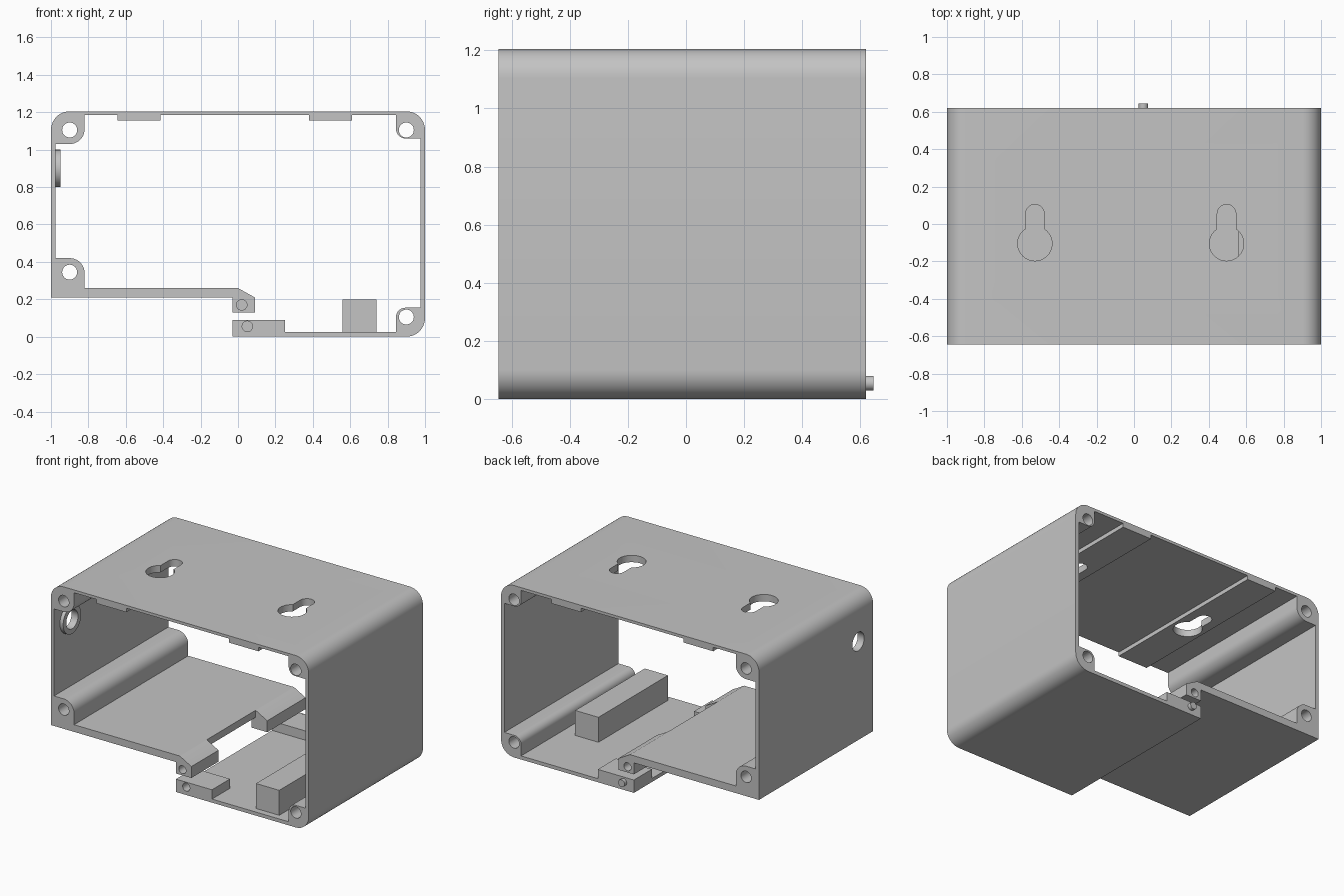
import bpy, bmesh
from math import sin, cos, radians
from mathutils import Vector

cube = bpy.data.objects.get("Cube")
if cube:
    bpy.data.objects.remove(cube, do_unlink=True)

grey = bpy.data.materials.new("plain grey")
grey.use_nodes = True
grey.diffuse_color = (0.55, 0.55, 0.55, 1)
grey.node_tree.nodes["Principled BSDF"].inputs["Base Color"].default_value = grey.diffuse_color

FRONT, BACK = -0.645, 0.62
AXES = {
    "x": lambda a, b, d: Vector((d, a, b)),
    "y": lambda a, b, d: Vector((a, d, b)),
    "z": lambda a, b, d: Vector((a, b, d)),
}


def arc(cx, cy, r, start, end, steps=10):
    angles = [radians(start + (end - start) * i / steps) for i in range(steps + 1)]
    return [(cx + r * cos(t), cy + r * sin(t)) for t in angles]


def circle(cx, cy, r):
    return arc(cx, cy, r, 0, 360, 32)[:-1]


def prism(name, outline, low, high, axis="y"):
    """Extrude a closed outline along one axis."""
    place = AXES[axis]
    bm = bmesh.new()
    base = bm.faces.new([bm.verts.new(place(a, b, low)) for a, b in outline])
    new = bmesh.ops.extrude_face_region(bm, geom=[base])["geom"]
    bmesh.ops.translate(bm, vec=place(0, 0, high - low),
                        verts=[v for v in new if isinstance(v, bmesh.types.BMVert)])
    bmesh.ops.recalc_face_normals(bm, faces=bm.faces)
    mesh = bpy.data.meshes.new(name)
    bm.to_mesh(mesh)
    bm.free()
    mesh.materials.append(grey)
    obj = bpy.data.objects.new(name, mesh)
    bpy.context.collection.objects.link(obj)
    return obj


def rect(x0, x1, z0, z1):
    return [(x0, z0), (x1, z0), (x1, z1), (x0, z1)]


def select(obj):
    bpy.ops.object.select_all(action="DESELECT")
    obj.select_set(True)
    bpy.context.view_layer.objects.active = obj


def cut(obj, outline, low, high, axis="y"):
    """Cut a prism-shaped hole and discard the cutter."""
    cutter = prism("cutter", outline, low, high, axis)
    cutter.hide_render = True
    mod = obj.modifiers.new("hole", "BOOLEAN")
    mod.operation, mod.solver, mod.object = "DIFFERENCE", "EXACT", cutter
    select(obj)
    bpy.ops.object.modifier_apply(modifier=mod.name)
    bpy.data.objects.remove(cutter, do_unlink=True)


# Outer wall, then the inner wall with ceiling pads and screw posts
outer = ([(-0.03, 0)] + arc(0.9, 0.1, 0.1, -90, 0) + arc(0.9, 1.105, 0.1, 0, 90)
         + arc(-0.9, 1.105, 0.1, 90, 180) + [(-1, 0.21), (0, 0.21), (0, 0.26)])
pads = []
for x0, x1 in ((-0.645, -0.415), (0.38, 0.61)):
    pads += [(x0, 1.185), (x0, 1.157), (x1, 1.157), (x1, 1.185)]
inner = ([(-0.82, 0.26)] + arc(-0.9, 0.34, 0.08, 0, 90) + [(-0.975, 0.42), (-0.975, 1.03)]
         + arc(-0.9, 1.11, 0.08, -90, 0) + [(-0.82, 1.185)] + pads
         + [(0.845, 1.185)] + arc(0.895, 1.11, 0.05, 180, 270)
         + [(0.975, 1.06), (0.975, 0.155)] + arc(0.895, 0.105, 0.05, 90, 180)
         + [(0.845, 0.025), (-0.03, 0.025)])
shell = prism("enclosure_shell", outer + inner, FRONT, BACK)

# Screw holes through the corner posts
for x, z in ((-0.9, 0.345), (-0.9, 1.105), (0.9, 1.105), (0.9, 0.105)):
    cut(shell, circle(x, z, 0.04), FRONT - 0.1, BACK + 0.1)

# Keyhole hangers in the top
for x in (-0.53, 0.495):
    keyhole = arc(x, -0.105, 0.092, 123, 417, 28) + arc(x, 0.055, 0.05, 0, 180)
    cut(shell, keyhole, 1.1, 1.3, "z")

# Cable hole in the left-hand wall with a raised inner collar
collar = prism("cable_collar", circle(-0.48, 0.9, 0.1), -0.985, -0.95, "x")
for part in (shell, collar):
    cut(part, circle(-0.48, 0.9, 0.065), -1.1, -0.9, "x")

# Hinge knuckles under the raised shelf
knuckle = [(-0.03, 0.13), (0.09, 0.13), (0.09, 0.21), (0, 0.26), (-0.03, 0.26)]
front_knuckle = prism("front_knuckle", knuckle, FRONT, -0.345)
back_knuckle = prism("back_knuckle", knuckle, 0.195, BACK)
cut(front_knuckle, circle(0.02, 0.17, 0.028), FRONT - 0.1, FRONT + 0.1)
cut(back_knuckle, circle(0.02, 0.17, 0.028), BACK - 0.1, BACK + 0.1)

# Lugs on the floor, the front one bored and the back one with a pin
lug = rect(-0.03, 0.25, 0, 0.09)
front_lug = prism("front_lug", lug, FRONT, FRONT + 0.2)
cut(front_lug, circle(0.05, 0.055, 0.028), FRONT - 0.1, FRONT + 0.1)
back_lug = prism("back_lug", lug, BACK - 0.2, BACK)
pin = prism("hinge_pin", circle(0.05, 0.055, 0.025), BACK - 0.02, 0.645)

# Solid block on the floor
block = prism("floor_block", rect(0.56, 0.74, 0.02, 0.2), -0.6, 0.17)

for part in (shell, collar, front_knuckle, back_knuckle, front_lug, back_lug, pin, block):
    select(part)
    bpy.ops.object.shade_smooth_by_angle(angle=radians(30))
